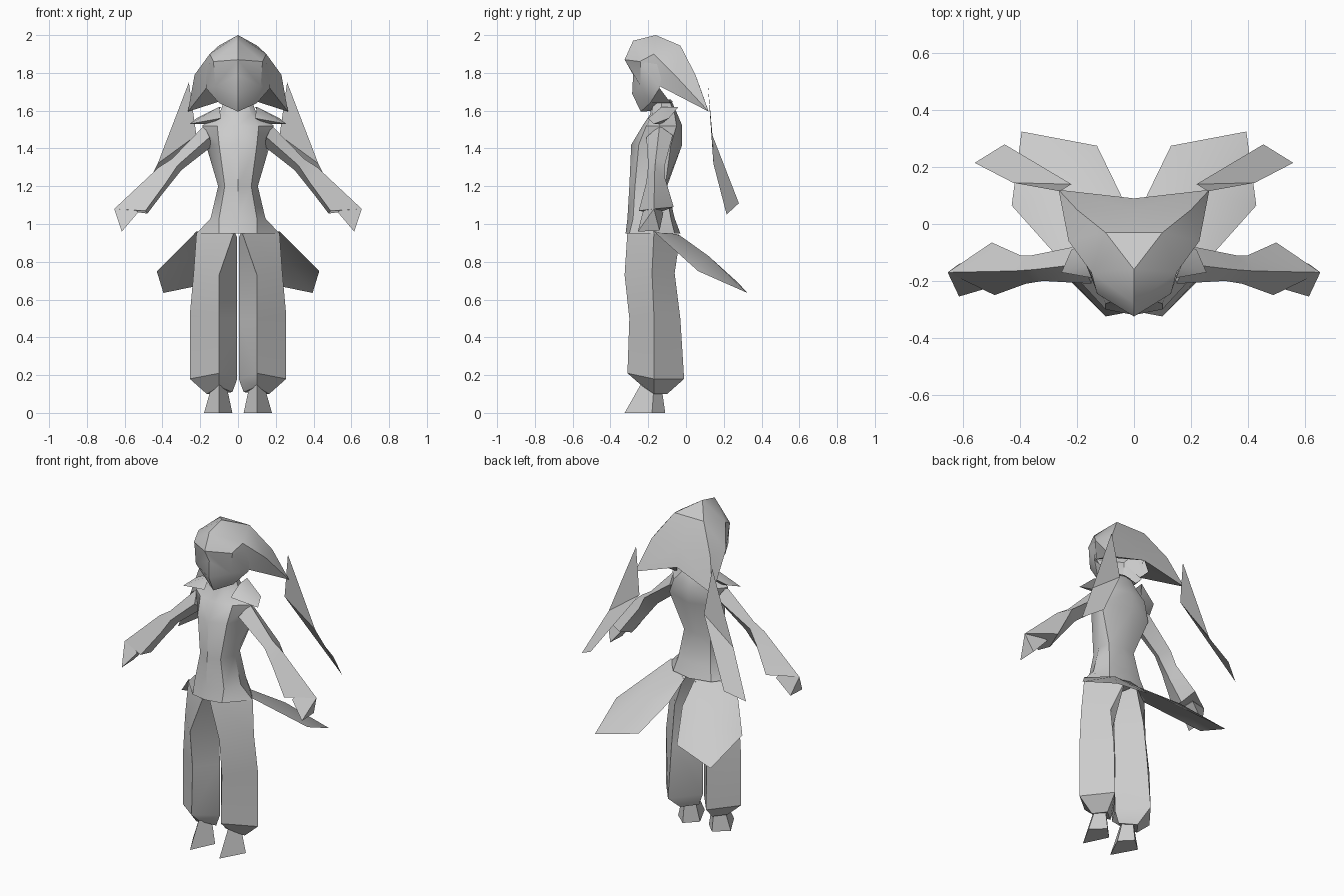
import bpy, math

grey = bpy.data.materials.new("light_grey")
grey.diffuse_color = (0.6, 0.6, 0.6, 1)


def part(name, verts, faces, angle=35):
    """Right half mesh, mirrored over x, with soft shading between shallow faces."""
    me = bpy.data.meshes.new(name)
    me.from_pydata(verts, [], faces)
    me.materials.append(grey)
    ob = bpy.data.objects.new(name, me)
    bpy.context.collection.objects.link(ob)
    m = ob.modifiers.new("mirror", 'MIRROR')
    m.merge_threshold = 0.002
    bpy.ops.object.select_all(action='DESELECT')
    ob.select_set(True)
    bpy.context.view_layer.objects.active = ob
    bpy.ops.object.mode_set(mode='EDIT')
    bpy.ops.mesh.select_all(action='SELECT')
    bpy.ops.mesh.normals_make_consistent(inside=False)
    bpy.ops.object.mode_set(mode='OBJECT')
    bpy.ops.object.modifier_apply(modifier="mirror")
    bpy.ops.object.shade_smooth_by_angle(angle=math.radians(angle))
    return ob


def loft(name, rings, closed=True, caps=True):
    """Skin between equal rings of points."""
    n = len(rings[0])
    verts = [p for r in rings for p in r]
    faces = []
    for i in range(len(rings) - 1):
        for j in range(n if closed else n - 1):
            k = (j + 1) % n
            faces.append((i*n + j, i*n + k, (i+1)*n + k, (i+1)*n + j))
    if caps:
        faces += [tuple(range(n))[::-1], tuple(range(len(verts) - n, len(verts)))]
    return part(name, verts, faces)


# Tunic: z, front y, front-side x/y, side x/y, back-side x/y, back y
tunic = [
    (0.95, -.32, .10, -.30, .22, -.17, .13, -.06, -.03),
    (1.03, -.31, .10, -.28, .145, -.18, .11, -.08, -.06),
    (1.20, -.30, .07, -.27, .105, -.18, .09, -.11, -.10),
    (1.42, -.29, .10, -.25, .15, -.15, .17, -.08, -.02),
    (1.52, -.23, .11, -.21, .19, -.14, .12, -.05, -.02),
    (1.58, -.19, .07, -.18, .10, -.13, .07, -.06, -.045),
    (1.66, -.18, .05, -.17, .07, -.13, .05, -.09, -.08),
]
loft("tunic", [[(0, fc, z), (fx, fy, z), (sx, sy, z), (bx, by, z), (0, bc, z)]
               for z, fc, fx, fy, sx, sy, bx, by, bc in tunic], closed=False)

# Pointed collar flaps on the shoulders
part("collar_flap", [
    (.09, -.20, 1.56), (.255, -.17, 1.53), (.22, -.09, 1.56),
    (.09, -.04, 1.62), (.10, -.13, 1.62), (.15, -.13, 1.53)],
    [(0, 1, 4), (1, 2, 4), (2, 3, 4), (0, 5, 1), (1, 5, 2), (2, 5, 3)])

# Baggy trouser legs, diamond section: front, outer, back, inner
loft("trouser_leg", [
    [(.02, -.31, .96), (.22, -.17, .95), (.04, -.03, .94), (.004, -.17, .93)],
    [(.10, -.325, .73), (.235, -.18, .74), (.12, -.06, .74), (.004, -.18, .72)],
    [(.10, -.30, .50), (.255, -.17, .52), (.12, -.03, .50), (.004, -.17, .50)],
    [(.10, -.31, .21), (.255, -.17, .18), (.13, -.01, .18), (.004, -.17, .18)],
    [(.10, -.23, .14), (.165, -.17, .10), (.11, -.10, .10), (.03, -.17, .11)]])

# Feet with pointed toes
loft("foot", [
    [(.10, -.325, 0), (.18, -.18, 0), (.10, -.11, 0), (.03, -.18, 0)],
    [(.10, -.24, .15), (.14, -.17, .14), (.10, -.13, .14), (.06, -.17, .14)]])

# Sleeves, diamond section: top, front, bottom, back
loft("sleeve", [
    [(.18, -.14, 1.52), (.15, -.21, 1.46), (.14, -.14, 1.41), (.16, -.07, 1.47)],
    [(.35, -.16, 1.345), (.32, -.20, 1.31), (.30, -.15, 1.285), (.36, -.11, 1.32)],
    [(.42, -.165, 1.30), (.38, -.21, 1.22), (.40, -.16, 1.16), (.40, -.11, 1.24)],
    [(.655, -.17, 1.08), (.49, -.25, 1.07), (.48, -.16, 1.055), (.50, -.065, 1.09)]])

# Hands
part("hand", [
    (.655, -.17, 1.08), (.615, -.255, .96), (.615, -.14, .965),
    (.53, -.23, 1.06), (.53, -.12, 1.06), (.57, -.18, 1.12)],
    [(0, 1, 2), (0, 5, 3, 1), (0, 2, 4, 5), (1, 3, 4, 2), (3, 5, 4)])

# Coat tails spreading behind the hips, folded on the middle line
part("coat_tail", [
    (.03, -.04, .945), (.22, -.17, .96), (.43, .065, .75),
    (.395, .325, .635), (.13, .275, .69), (.045, .10, .84), (.24, .12, .83)],
    [(0, 1, 6), (1, 2, 6), (2, 3, 6), (3, 4, 6), (4, 5, 6), (5, 0, 6)])

# Face
part("face", [
    (0, -.325, 1.87), (.13, -.24, 1.86), (0, -.28, 1.79), (.12, -.24, 1.73),
    (0, -.285, 1.69), (.17, -.14, 1.72), (.10, -.19, 1.64), (0, -.24, 1.595),
    (0, -.15, 1.60), (.08, -.08, 1.64), (0, -.07, 1.65), (.17, -.12, 1.84)],
    [(0, 2, 3, 1), (2, 4, 3), (4, 7, 6, 3), (1, 3, 5, 11), (3, 6, 5),
     (7, 8, 6), (6, 8, 10, 9), (6, 9, 5)])

# Cap with two drooping side points
part("cap", [
    (0, -.28, 1.97), (0, -.16, 2.0), (.10, -.03, 1.945), (0, -.03, 1.945),
    (.20, .05, 1.79), (.265, .12, 1.595), (0, .09, 1.68), (.23, -.06, 1.79),
    (.15, -.17, 1.90), (0, -.325, 1.87), (.13, -.245, 1.86),
    (.16, -.14, 1.73), (.12, -.02, 1.70), (0, .05, 1.79)],
    [(0, 1, 8), (1, 2, 8), (1, 3, 2), (2, 4, 7, 8), (4, 5, 7),
     (3, 13, 4, 2), (13, 6, 5, 4), (0, 8, 10, 9), (8, 7, 11, 10),
     (7, 5, 11), (11, 5, 12), (12, 5, 6)])

# Trailing ribbons
part("ribbon", [
    (.26, .115, 1.75), (.22, .14, 1.47), (.425, .145, 1.32),
    (.455, .28, 1.11), (.56, .215, 1.05)],
    [(0, 1, 2), (1, 3, 4, 2)])
